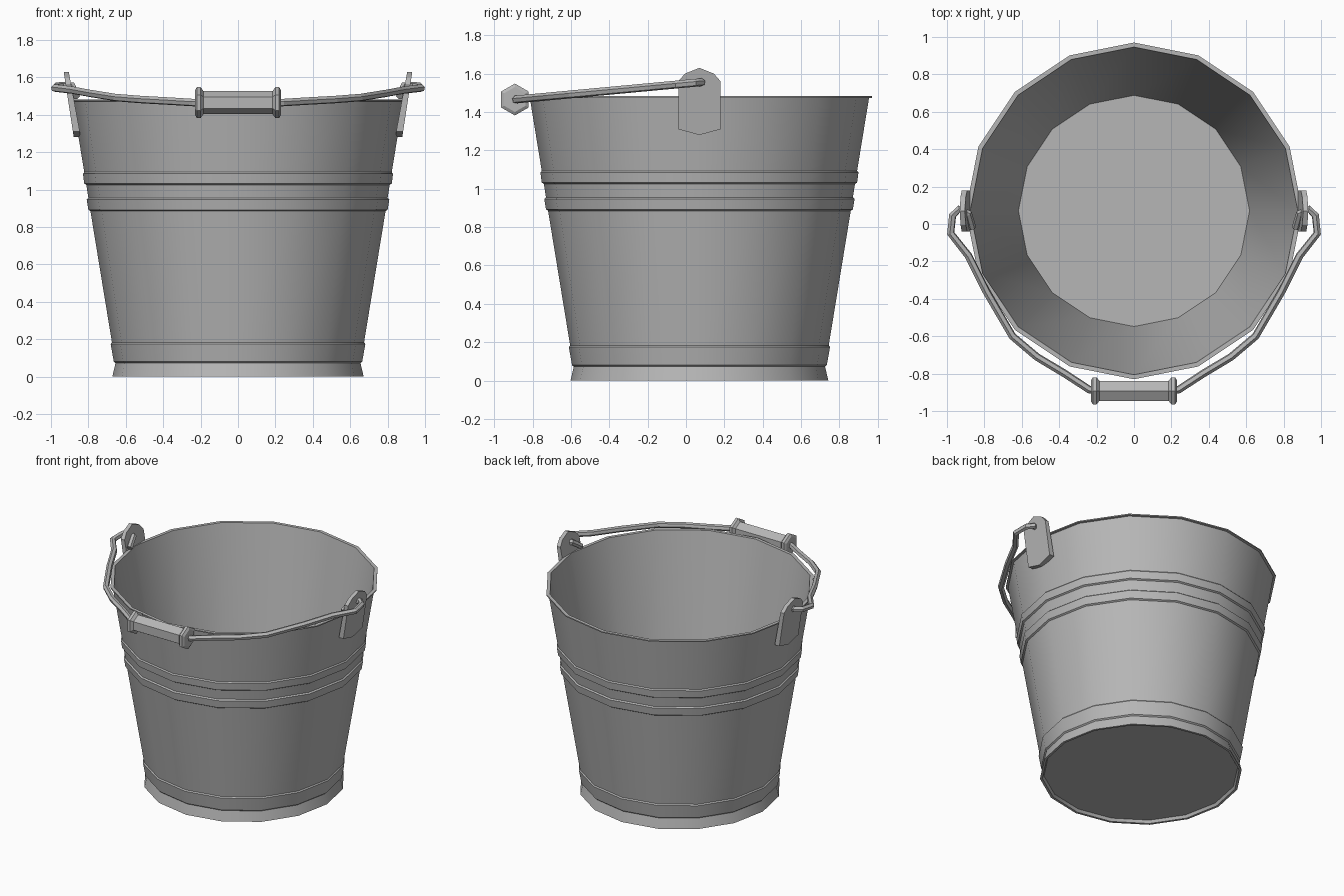
import bpy, math
from mathutils import Vector

if "Cube" in bpy.data.objects:
    bpy.data.objects.remove(bpy.data.objects["Cube"])

CY = 0.07  # bucket axis offset in y
steel = bpy.data.materials.new("galvanised_grey")
steel.diffuse_color = (0.47, 0.47, 0.47, 1)
steel.use_nodes = True
steel.node_tree.nodes["Principled BSDF"].inputs["Base Color"].default_value = steel.diffuse_color


def finish(name, verts, faces, smooth=True):
    me = bpy.data.meshes.new(name)
    me.from_pydata(verts, [], faces)
    me.materials.append(steel)
    ob = bpy.data.objects.new(name, me)
    bpy.context.collection.objects.link(ob)
    bpy.context.view_layer.objects.active = ob
    bpy.ops.object.select_all(action='DESELECT')
    ob.select_set(True)
    bpy.ops.object.mode_set(mode='EDIT')
    bpy.ops.mesh.select_all(action='SELECT')
    bpy.ops.mesh.normals_make_consistent(inside=False)
    bpy.ops.object.mode_set(mode='OBJECT')
    if smooth:
        bpy.ops.object.shade_smooth_by_angle(angle=math.radians(30))
    return ob


def lathe(name, profile, n, place, smooth=True):
    """Revolve (radius, height) pairs; both ends are capped."""
    verts = [place(r * math.cos(2 * math.pi * i / n), r * math.sin(2 * math.pi * i / n), h)
             for r, h in profile for i in range(n)]
    faces = [(k * n + i, k * n + (i + 1) % n, (k + 1) * n + (i + 1) % n, (k + 1) * n + i)
             for k in range(len(profile) - 1) for i in range(n)]
    last = (len(profile) - 1) * n
    faces += [tuple(range(n)), tuple(range(last, last + n))]
    return finish(name, verts, faces, smooth)


# bucket shell: underside, flared foot, raised hoops, rim, inside wall, floor
profile = [(0.645, 0.02), (0.655, 0.0), (0.672, 0.0), (0.655, 0.072), (0.664, 0.08),
           (0.681, 0.175), (0.674, 0.183),
           (0.789, 0.885), (0.800, 0.892), (0.809, 0.947), (0.800, 0.955),
           (0.811, 1.025), (0.822, 1.032), (0.829, 1.085), (0.822, 1.093),
           (0.884, 1.472), (0.90, 1.474), (0.90, 1.482), (0.876, 1.482),
           (0.618, 0.045)]
lathe("bucket", profile, 16, lambda x, y, h: (x, y + CY, h))

# ears: leaning plates straddling the rim
half = [(0.0, 1.28), (0.11, 1.31), (0.11, 1.56), (0.075, 1.60), (0.0, 1.63)]
outline = half + [(-y, z) for y, z in half[-2:0:-1]]
n = len(outline)
for s, side in ((-1, "left"), (1, "right")):
    verts = []
    for bottom, top in ((0.84, 0.905), (0.878, 0.932)):
        verts += [(s * (bottom + (top - bottom) * (z - 1.28) / 0.35), y + CY, z)
                  for y, z in outline]
    faces = [tuple(range(n)), tuple(range(n, 2 * n))]
    faces += [(i, (i + 1) % n, n + (i + 1) % n, n + i) for i in range(n)]
    finish(side + "_ear", verts, faces, False)

# bail: one wire hooked through both ears
path = [(0.865, -0.02), (0.885, 0.055), (0.935, 0.08), (0.97, 0.045), (0.98, -0.05),
        (0.885, -0.17), (0.79, -0.36), (0.65, -0.60), (0.52, -0.71), (0.37, -0.80),
        (0.24, -0.885), (0.20, -0.89)]
pts = [(-x, y) for x, y in path] + path[::-1]
curve = bpy.data.curves.new("bail_path", 'CURVE')
curve.dimensions = '3D'
curve.bevel_depth = 0.021
curve.bevel_resolution = 1
curve.use_fill_caps = True
spline = curve.splines.new('POLY')
spline.points.add(len(pts) - 1)
for i, (p, (x, y)) in enumerate(zip(spline.points, pts)):
    z = 1.555 + (y - 0.08) * 0.093
    if i in (0, len(pts) - 1):
        z = 1.50  # hook tips droop
    p.co = (x, y, z, 1)
curve.materials.append(steel)
bail = bpy.data.objects.new("bail_wire", curve)
bpy.context.collection.objects.link(bail)
bpy.ops.object.select_all(action='DESELECT')
bail.select_set(True)
bpy.context.view_layer.objects.active = bail
bpy.ops.object.convert(target='MESH')
bpy.ops.object.shade_flat()

# grip: six-sided roller with collars
end = [(0.065, 0.23), (0.083, 0.22), (0.083, 0.20), (0.062, 0.185)]
grip = [(r, -h) for r, h in end] + end[::-1]
lathe("grip", grip, 6, lambda a, b, h: (h, -0.892 + b, 1.465 + a), False)
